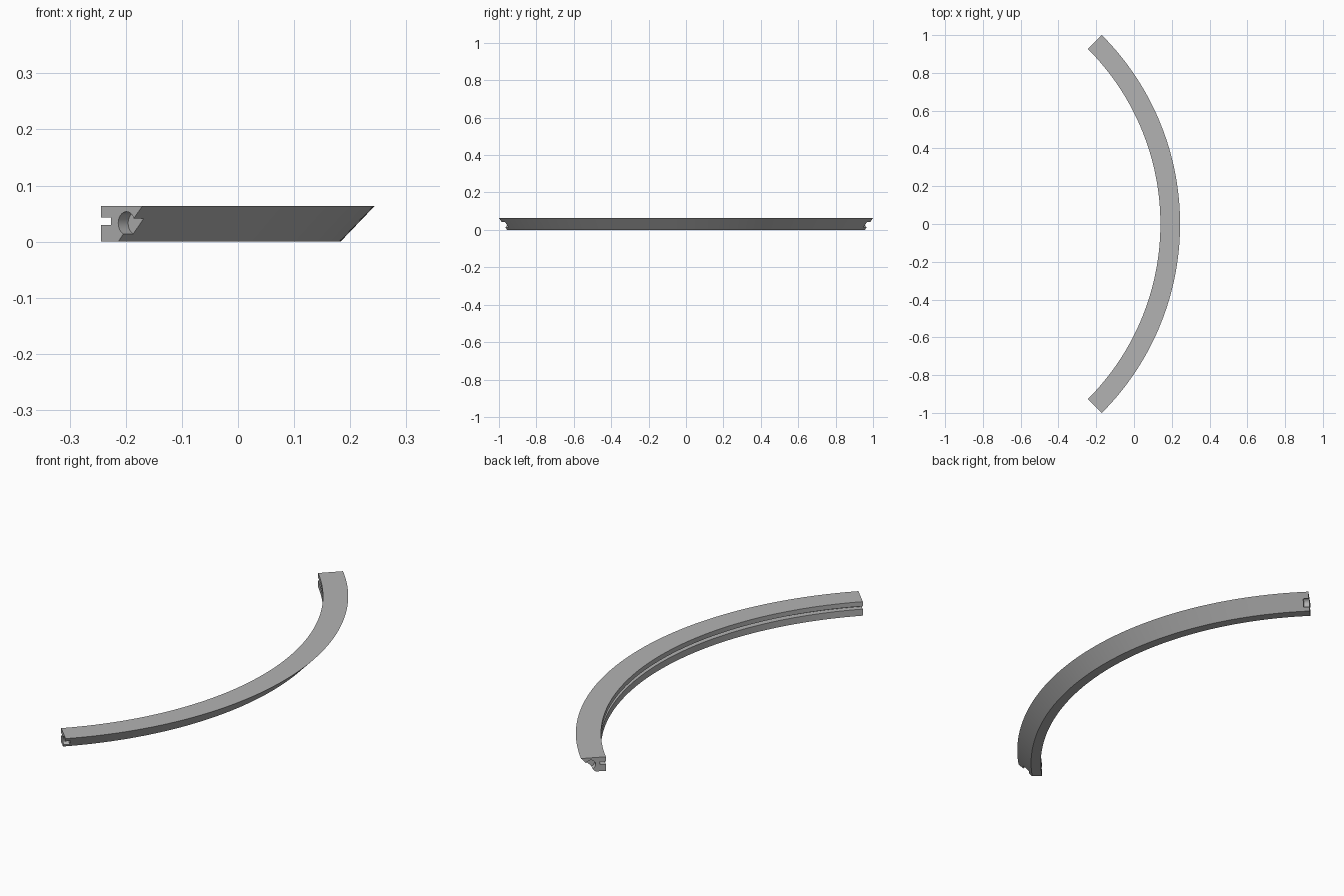
import bpy, bmesh, math
from mathutils import Matrix, Vector

if "Cube" in bpy.data.objects:
    bpy.data.objects.remove(bpy.data.objects["Cube"])

OUTER, INNER, FOOT = 1.4142, 1.31, 1.353   # radii of the rail edges
HEIGHT = 0.064
CENTRE_X = -(OUTER + INNER * math.cos(math.pi / 4)) / 2
SEGMENTS = 96
PIN_RADIUS, PIN_DEPTH, PIN_Z, PIN_ARC = 0.0205, 0.025, 0.033, 1.3736

grey = bpy.data.materials.new("plain grey")
grey.use_nodes = True
colour = (0.45, 0.45, 0.45, 1)
grey.diffuse_color = colour
grey.node_tree.nodes["Principled BSDF"].inputs["Base Color"].default_value = colour


def make_object(name, bm):
    bmesh.ops.recalc_face_normals(bm, faces=bm.faces)
    mesh = bpy.data.meshes.new(name)
    bm.to_mesh(mesh)
    bm.free()
    mesh.materials.append(grey)
    obj = bpy.data.objects.new(name, mesh)
    bpy.context.collection.objects.link(obj)
    return obj


def select_only(obj):
    bpy.ops.object.select_all(action='DESELECT')
    obj.select_set(True)
    bpy.context.view_layer.objects.active = obj


# Cross-section: bevelled outside, slot along the inside
GROOVE = INNER + 0.025
profile = [(INNER, 0), (FOOT, 0), (OUTER, HEIGHT), (INNER, HEIGHT),
           (INNER, 0.043), (GROOVE, 0.043), (GROOVE, 0.030), (INNER, 0.030)]

# Quarter-circle rail swept about the vertical axis
bm = bmesh.new()
rings = []
for i in range(SEGMENTS + 1):
    a = math.pi / 2 * (i / SEGMENTS - 0.5)
    rings.append([bm.verts.new((CENTRE_X + r * math.cos(a), r * math.sin(a), z))
                  for r, z in profile])
count = len(profile)
for near, far in zip(rings, rings[1:]):
    for j in range(count):
        k = (j + 1) % count
        bm.faces.new((near[j], near[k], far[k], far[j]))
bm.faces.new(rings[0])
bm.faces.new(rings[-1])
rail = make_object("curved_rail", bm)

# Round connector sockets in both ends, breaking through the bevel
for side, label in ((-1, "front"), (1, "back")):
    a = side * math.pi / 4
    tangent = Vector((-math.sin(a), math.cos(a), 0))
    spot = Vector((CENTRE_X + PIN_ARC * math.cos(a), PIN_ARC * math.sin(a), PIN_Z))
    place = Matrix.Translation(spot) @ tangent.to_track_quat('Z', 'Y').to_matrix().to_4x4()
    bm = bmesh.new()
    bmesh.ops.create_cone(bm, cap_ends=True, segments=32, radius1=PIN_RADIUS,
                          radius2=PIN_RADIUS, depth=2 * PIN_DEPTH, matrix=place)
    cutter = make_object(label + "_socket_cutter", bm)
    cutter.hide_render = True
    select_only(rail)
    cut = rail.modifiers.new(label + "_socket", 'BOOLEAN')
    cut.operation = 'DIFFERENCE'
    cut.solver = 'EXACT'
    cut.object = cutter
    bpy.ops.object.modifier_apply(modifier=cut.name)
    bpy.data.objects.remove(cutter)

select_only(rail)
bpy.ops.object.shade_smooth_by_angle(angle=math.radians(30))
